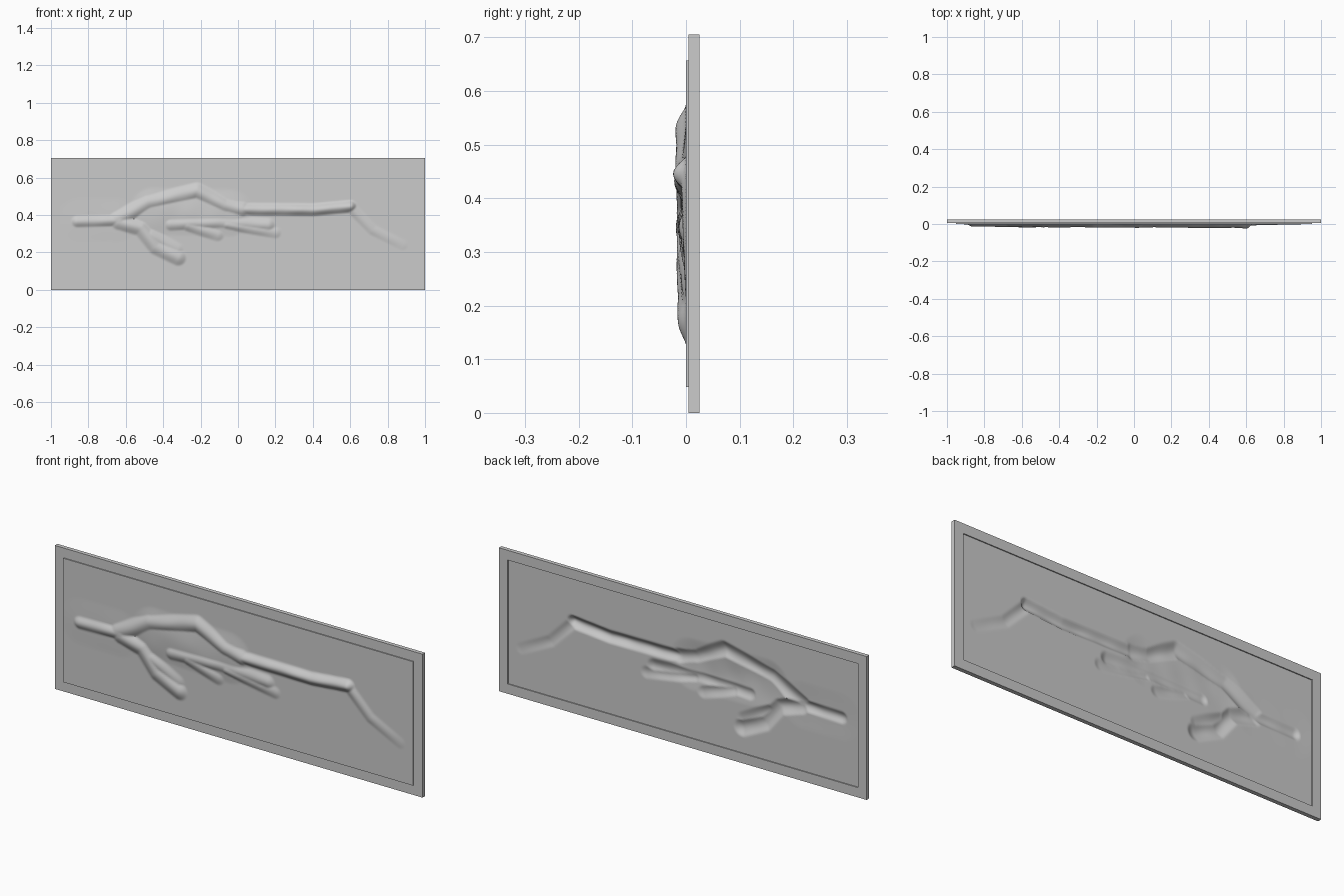
import bpy, bmesh, math

if "Cube" in bpy.data.objects:
    bpy.data.objects.remove(bpy.data.objects["Cube"])


def stroke(radius, h0, h1, *pts):
    """Segments of a ridge whose height runs from h0 to h1."""
    n = len(pts) - 1
    return [(pts[i], pts[i + 1], radius, h0 + (h1 - h0) * i / n,
             h0 + (h1 - h0) * (i + 1) / n) for i in range(n)]


SEGMENTS = (
    # snout
    stroke(.035, .013, .018, (-.86, .365), (-.63, .37))
    # neck and arched back
    + stroke(.047, .017, .019, (-.65, .375), (-.48, .465), (-.22, .527), (-.07, .45), (.02, .43))
    # raised tail and drooping tip
    + stroke(.034, .018, .023, (.02, .43), (.4, .427), (.6, .445))
    + stroke(.03, .009, .002, (.6, .44), (.72, .32), (.88, .24))
    # front legs
    + stroke(.045, .018, .016, (-.64, .36), (-.52, .33), (-.44, .23), (-.32, .172))
    + stroke(.04, .014, .006, (-.47, .29), (-.33, .215))
    # belly and hind legs
    + stroke(.04, .016, .012, (-.36, .35), (-.1, .36), (.16, .345))
    + stroke(.037, .016, .008, (-.27, .345), (-.11, .295))
    + stroke(.032, .016, .006, (-.06, .35), (.2, .305))
    # low body mass and faint halo round the head
    + stroke(.13, .01, .01, (-.45, .42), (-.05, .41))
    + stroke(.12, .002, .003, (-.85, .37), (-.65, .37))
)


def height(x, z):
    """Relief height: the highest ridge at this point, slightly uneven."""
    best = 0
    for a, b, r, h0, h1 in SEGMENTS:
        dx, dz = b[0] - a[0], b[1] - a[1]
        t = ((x - a[0]) * dx + (z - a[1]) * dz) / (dx * dx + dz * dz)
        t = min(1, max(0, t))
        d = math.hypot(x - a[0] - t * dx, z - a[1] - t * dz) / r
        if d < 1:
            best = max(best, (h0 + t * (h1 - h0)) * (1 - d * d) ** 1.5)
    return best * (1 + .1 * math.sin(31 * x + 9 * z) * math.sin(27 * z - 13 * x))


def finish(bm, name):
    bmesh.ops.recalc_face_normals(bm, faces=bm.faces)
    mesh = bpy.data.meshes.new(name)
    bm.to_mesh(mesh)
    bm.free()
    obj = bpy.data.objects.new(name, mesh)
    bpy.context.collection.objects.link(obj)
    return obj


# Relief panel: embossed sheet, hollow on the back
W, Z0, Z1, NX, NZ = .952, .048, .657, 280, 92
bm = bmesh.new()
rows = []
for j in range(NZ + 1):
    z = Z0 + (Z1 - Z0) * j / NZ
    rows.append([bm.verts.new((x, -height(x, z), z))
                 for x in (-W + 2 * W * i / NX for i in range(NX + 1))])
for r0, r1 in zip(rows, rows[1:]):
    for i in range(NX):
        bm.faces.new((r0[i], r0[i + 1], r1[i + 1], r1[i]))
ext = bmesh.ops.extrude_face_region(bm, geom=bm.faces[:], use_keep_orig=True)
back = [v for v in ext["geom"] if isinstance(v, bmesh.types.BMVert)]
bmesh.ops.translate(bm, vec=(0, .02, 0), verts=back)
panel = finish(bm, "relief_panel")
bpy.context.view_layer.objects.active = panel
panel.select_set(True)
bpy.ops.object.shade_smooth_by_angle(angle=math.radians(50))


# Border: flat rectangular ring set slightly behind the panel
def rectangle(bm, w, z0, z1, y):
    return [bm.verts.new((x, y, z)) for x, z in ((-w, z0), (w, z0), (w, z1), (-w, z1))]


bm = bmesh.new()
loops = [rectangle(bm, 1, 0, .705, .005), rectangle(bm, W, Z0, Z1, .005),
         rectangle(bm, W, Z0, Z1, .025), rectangle(bm, 1, 0, .705, .025)]
for a, b in zip(loops, loops[1:] + loops[:1]):
    for i in range(4):
        k = (i + 1) % 4
        bm.faces.new((a[i], a[k], b[k], b[i]))
finish(bm, "border_frame")
